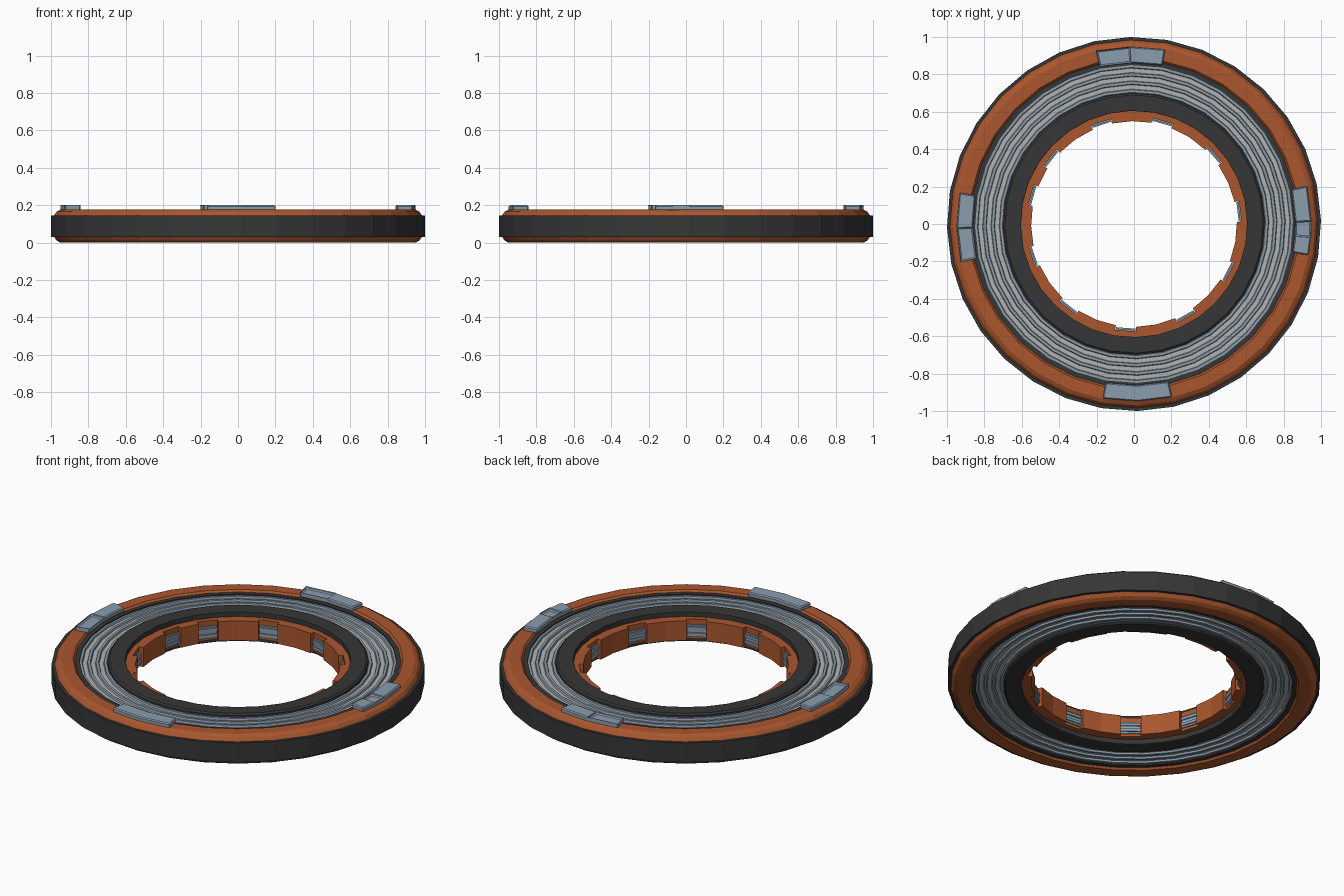
import bpy, bmesh
from math import sin, cos, radians

if "Cube" in bpy.data.objects:
    bpy.data.objects.remove(bpy.data.objects["Cube"])

N = 32                      # sides of every ring
STEP = 360 / N
OFF = 91.1                  # rotation of the facets


def mat(name, rgb):
    m = bpy.data.materials.new(name)
    m.diffuse_color = (*rgb, 1)
    m.use_nodes = True
    m.node_tree.nodes["Principled BSDF"].inputs["Base Color"].default_value = m.diffuse_color
    return m


ORANGE = mat("orange", (0.40, 0.093, 0.027))
DARK = mat("dark", (0.037, 0.037, 0.037))
STEEL = mat("steel", (0.26, 0.34, 0.42))
PALE = mat("pale", (0.45, 0.45, 0.44))


def polar(r, deg, z):
    return (r * cos(radians(deg)), r * sin(radians(deg)), z)


def finish(bm, name, material):
    bmesh.ops.recalc_face_normals(bm, faces=bm.faces)
    me = bpy.data.meshes.new(name)
    bm.to_mesh(me)
    bm.free()
    me.materials.append(material)
    ob = bpy.data.objects.new(name, me)
    bpy.context.collection.objects.link(ob)
    return ob


def ring(name, profile, material):
    """Full ring from a closed (radius, z) profile."""
    bm = bmesh.new()
    loops = [[bm.verts.new(polar(r, OFF + i * STEP, z)) for r, z in profile] for i in range(N)]
    n = len(profile)
    for i in range(N):
        a, b = loops[i], loops[(i + 1) % N]
        for j in range(n):
            k = (j + 1) % n
            bm.faces.new((a[j], b[j], b[k], a[k]))
    return finish(bm, name, material)


def arc_block(bm, r0, r1, z0, z1, angles):
    """Block following the ring; returns its top faces in angle order."""
    secs = [[bm.verts.new(polar(r, a, z)) for r, z in
             ((r0, z0), (r1, z0), (r1, z1), (r0, z1))] for a in angles]
    tops = []
    for a, b in zip(secs, secs[1:]):
        for j in range(4):
            k = (j + 1) % 4
            f = bm.faces.new((a[j], b[j], b[k], a[k]))
            if j == 2:
                tops.append(f)
    bm.faces.new(secs[0])
    bm.faces.new(secs[-1][::-1])
    return tops


def mirrored(top):
    """Close a top profile (inner to outer) with its mirror about mid height."""
    return top + [(r, 0.176 - z) for r, z in reversed(top)]


# outer band, orange rim and dark liner
ring("outer_band", mirrored([(0.96, 0.145), (1.0, 0.145)]), DARK)
ring("outer_rim", mirrored([(0.875, 0.165), (0.885, 0.176), (0.95, 0.176),
                            (0.97, 0.165), (0.985, 0.143)]), ORANGE)
ring("rim_liner", mirrored([(0.85, 0.165), (0.876, 0.165)]), DARK)

# ridged middle: steel steps with paler rings between them
ring("middle_disc", mirrored([(0.69, 0.148), (0.855, 0.148)]), PALE)
W = 0.155 / 7
for i in range(4):
    r = 0.70 + 2 * i * W
    ring(f"middle_ridge_{i}", mirrored([(r, 0.147), (r + 0.004, 0.158),
                                        (r + W - 0.004, 0.158), (r + W, 0.147)]), STEEL)

# inner dark ring
ring("inner_ring", mirrored([(0.605, 0.174), (0.61, 0.176), (0.69, 0.176), (0.70, 0.168)]), DARK)

# notched orange hub: 11 notches, one facet wide, every third facet
notches = {(4 - 3 * k) % N for k in range(11)}
bm = bmesh.new()
for i in range(N):
    a = OFF + i * STEP
    r = 0.575 if i in notches else 0.55
    arc_block(bm, r, 0.61, 0.03, 0.146, (a, a + STEP))
finish(bm, "inner_hub", ORANGE)

# stepped steel contacts in the notches
bm = bmesh.new()
for i in notches:
    a = OFF + i * STEP
    arc_block(bm, 0.567, 0.58, 0.045, 0.115, (a + 0.3, a + STEP - 0.3))
    for z in (0.055, 0.09):
        arc_block(bm, 0.56, 0.572, z, z + 0.016, (a + 0.3, a + STEP - 0.3))
finish(bm, "notch_contacts", STEEL)

# four raised pads on the rim, three of them with a pocket
pockets = {"right": (0, 0.02), "back": (1, 0.012), "left": (1, 0.012), "front": None}
for q, (name, pocket) in enumerate(pockets.items()):
    c = OFF - 90 + 90 * q
    cuts = [c - STEP, c, c + STEP]
    if name == "right":
        cuts = [c - STEP, c - 5.5, c, c + STEP]
    bm = bmesh.new()
    tops = arc_block(bm, 0.862, 0.948, 0.17, 0.2, cuts)
    if pocket:
        f = tops[1]
        bmesh.ops.inset_individual(bm, faces=[f], thickness=pocket[1] * 0.8)
        bmesh.ops.inset_individual(bm, faces=[f], thickness=0.003)
        bmesh.ops.translate(bm, verts=f.verts, vec=(0, 0, -0.013))
    ob = finish(bm, "rim_pad_" + name, STEEL)
    bev = ob.modifiers.new("bevel", 'BEVEL')
    bev.width = 0.006
    bev.segments = 1
    bev.limit_method = 'ANGLE'
    bev.angle_limit = radians(80)
